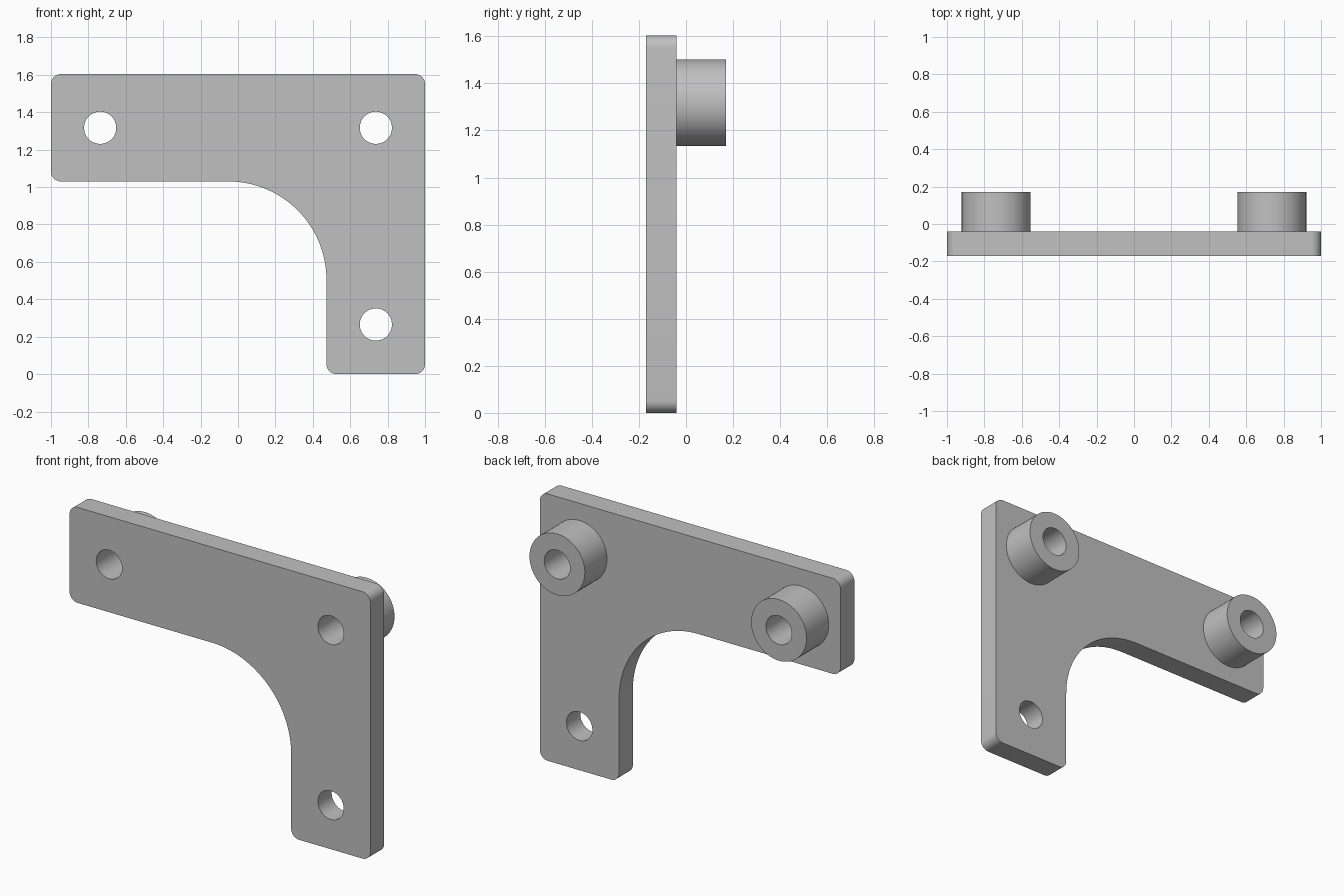
import bpy
import bmesh
from math import cos, sin, pi, radians
from mathutils import Vector

cube = bpy.data.objects.get("Cube")
if cube:
    bpy.data.objects.remove(cube)

BACK, FACE, FRONT = 0.171, -0.04, -0.171   # depth of spacer ends, plate back, plate front
HOLE_R, SPACER_R = 0.086, 0.184
TOP_HOLES = [(-0.737, 1.317), (0.737, 1.317)]
LOW_HOLE = (0.737, 0.265)

grey = bpy.data.materials.new("plain grey")
grey.use_nodes = True
colour = (0.53, 0.53, 0.53, 1)
grey.diffuse_color = colour
grey.node_tree.nodes["Principled BSDF"].inputs["Base Color"].default_value = colour


def circle(centre, radius, n=64):
    return [Vector((centre[0] + radius * cos(2 * pi * i / n),
                    centre[1] + radius * sin(2 * pi * i / n))) for i in range(n)]


def rounded(corners, steps=8):
    """Outline with right-angled corners (x, z, radius) replaced by arcs."""
    points = []
    for i, (x, z, r) in enumerate(corners):
        p = Vector((x, z))
        a = (Vector(corners[i - 1][:2]) - p).normalized()
        b = (Vector(corners[(i + 1) % len(corners)][:2]) - p).normalized()
        n = steps * 4 if r > 0.2 else steps
        for k in range(n + 1):
            t = pi / 2 * k / n
            points.append(p + r * (a * (1 - sin(t)) + b * (1 - cos(t))))
    return points


def extruded(name, loops, y0, y1):
    """Solid from an outer outline and hole outlines, between two depths."""
    bm = bmesh.new()
    edges = []
    for loop in loops:
        vs = [bm.verts.new((p.x, y0, p.y)) for p in loop]
        edges += [bm.edges.new((vs[i - 1], vs[i])) for i in range(len(vs))]
    bmesh.ops.triangle_fill(bm, use_beauty=True, use_dissolve=False,
                            edges=edges, normal=(0, -1, 0))
    res = bmesh.ops.extrude_face_region(bm, geom=bm.faces[:])
    moved = [g for g in res["geom"] if isinstance(g, bmesh.types.BMVert)]
    bmesh.ops.translate(bm, verts=moved, vec=(0, y1 - y0, 0))
    bmesh.ops.recalc_face_normals(bm, faces=bm.faces[:])
    mesh = bpy.data.meshes.new(name)
    bm.to_mesh(mesh)
    bm.free()
    mesh.materials.append(grey)
    ob = bpy.data.objects.new(name, mesh)
    bpy.context.collection.objects.link(ob)
    bpy.ops.object.select_all(action='DESELECT')
    ob.select_set(True)
    bpy.context.view_layer.objects.active = ob
    bpy.ops.object.shade_smooth_by_angle(angle=radians(30))
    return ob


# L-shaped plate with rounded corners, a large inner fillet and three holes
R = 0.053
outline = rounded([(-1, 1.604, R), (-1, 1.03, R), (0.473, 1.03, 0.526),
                   (0.473, 0, R), (1, 0, R), (1, 1.604, R)])
holes = [circle(c, HOLE_R) for c in TOP_HOLES + [LOW_HOLE]]
extruded("bracket_plate", [outline] + holes, FRONT, FACE)

# Hollow spacers behind the two upper holes
for side, centre in zip(("right", "left"), TOP_HOLES):
    extruded(side + "_spacer", [circle(centre, SPACER_R), circle(centre, HOLE_R)], FACE, BACK)
